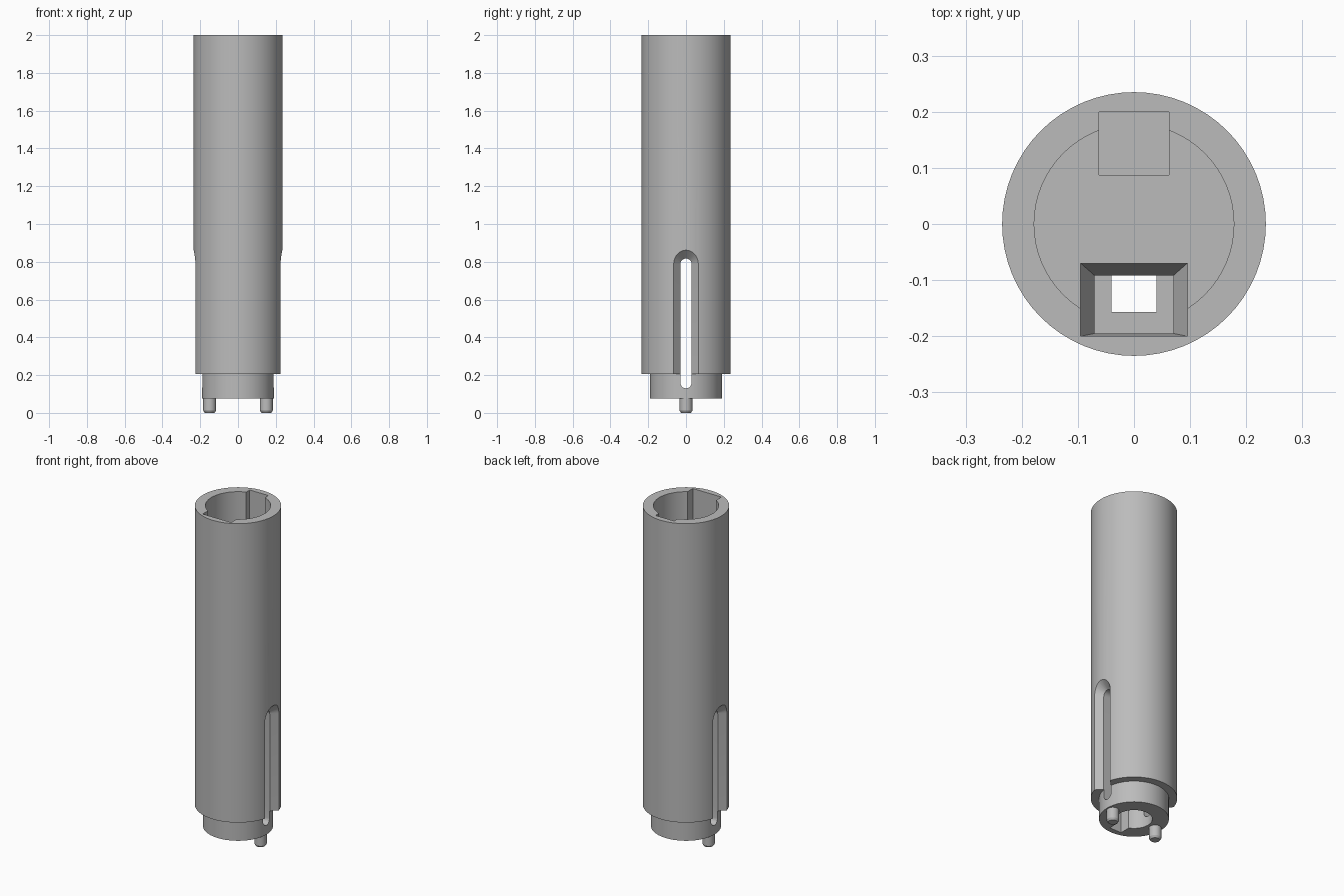
import bpy
import bmesh
from math import pi, cos, sin, radians

cube = bpy.data.objects.get("Cube")
if cube:
    bpy.data.objects.remove(cube, do_unlink=True)

grey = bpy.data.materials.new("plain grey")
grey.use_nodes = True
GREY = (0.5, 0.5, 0.5, 1)
grey.diffuse_color = GREY
grey.node_tree.nodes["Principled BSDF"].inputs["Base Color"].default_value = GREY


def loft(name, rings):
    """Closed solid through matching rings of points."""
    bm = bmesh.new()
    loops = [[bm.verts.new(p) for p in ring] for ring in rings]
    n = len(loops[0])
    for a, b in zip(loops, loops[1:]):
        for i in range(n):
            j = (i + 1) % n
            bm.faces.new((a[i], a[j], b[j], b[i]))
    bm.faces.new(loops[0])
    bm.faces.new(loops[-1])
    bmesh.ops.recalc_face_normals(bm, faces=bm.faces)
    mesh = bpy.data.meshes.new(name)
    bm.to_mesh(mesh)
    bm.free()
    mesh.materials.append(grey)
    obj = bpy.data.objects.new(name, mesh)
    bpy.context.collection.objects.link(obj)
    return obj


def turned(name, profile, sides=64, x=0):
    """Round solid from (radius, height) pairs."""
    return loft(name, [[(x + r * cos(2 * pi * i / sides), r * sin(2 * pi * i / sides), z)
                        for i in range(sides)] for r, z in profile])


def rect(half, y0, y1, z):
    return [(-half, y0, z), (half, y0, z), (half, y1, z), (-half, y1, z)]


def stadium(x, r, low=0.16, high=0.787, steps=12):
    """Upright rounded slot outline at a given x."""
    ring = []
    for centre, start in ((high, 0), (low, pi)):
        for i in range(steps + 1):
            a = start + pi * i / steps
            ring.append((x, r * cos(a), centre + r * sin(a)))
    return ring


def cut(target, cutter):
    cutter.hide_render = True
    mod = target.modifiers.new("cut", 'BOOLEAN')
    mod.operation = 'DIFFERENCE'
    mod.solver = 'EXACT'
    mod.object = cutter
    bpy.context.view_layer.objects.active = target
    bpy.ops.object.modifier_apply(modifier=mod.name)
    bpy.data.objects.remove(cutter, do_unlink=True)


def smooth(obj):
    bpy.ops.object.select_all(action='DESELECT')
    obj.select_set(True)
    bpy.context.view_layer.objects.active = obj
    bpy.ops.object.shade_smooth_by_angle(angle=radians(25))


# Body with a narrower collar at the foot
body = turned("tube_body", [(0.19, 0.075), (0.19, 0.205), (0.235, 0.205), (0.235, 2)])

# Main bore
cut(body, turned("bore_cutter", [(0.178, 0.92), (0.178, 2.1)]))

# Front keyway, narrowing to a ledge
cut(body, loft("front_key_cutter", [rect(0.07, -0.195, -0.092, 0.5),
                                    rect(0.07, -0.195, -0.092, 0.6),
                                    rect(0.095, -0.2, -0.07, 0.65),
                                    rect(0.095, -0.2, -0.07, 2.1)]))

# Back keyway
cut(body, loft("back_key_cutter", [rect(0.062, 0.087, 0.2, 0.6),
                                   rect(0.062, 0.087, 0.2, 2.1)]))

# Passage from the ledge to the foot, and the recess under the foot
cut(body, loft("passage_cutter", [rect(0.04, -0.157, -0.092, 0),
                                  rect(0.04, -0.157, -0.092, 0.55)]))
cut(body, turned("foot_recess_cutter", [(0.1, 0), (0.1, 0.3)], 32))

# Chamfered slot through both sides
cut(body, loft("side_slot_cutter", [stadium(-0.28, 0.12), stadium(-0.19, 0.03),
                                    stadium(0.19, 0.03), stadium(0.28, 0.12)]))
smooth(body)

# Locating pins under the foot
for side, x in (("left", 0.15), ("right", -0.15)):
    smooth(turned(side + "_pin", [(0.026, 0), (0.034, 0.012), (0.034, 0.09)], 24, x))
